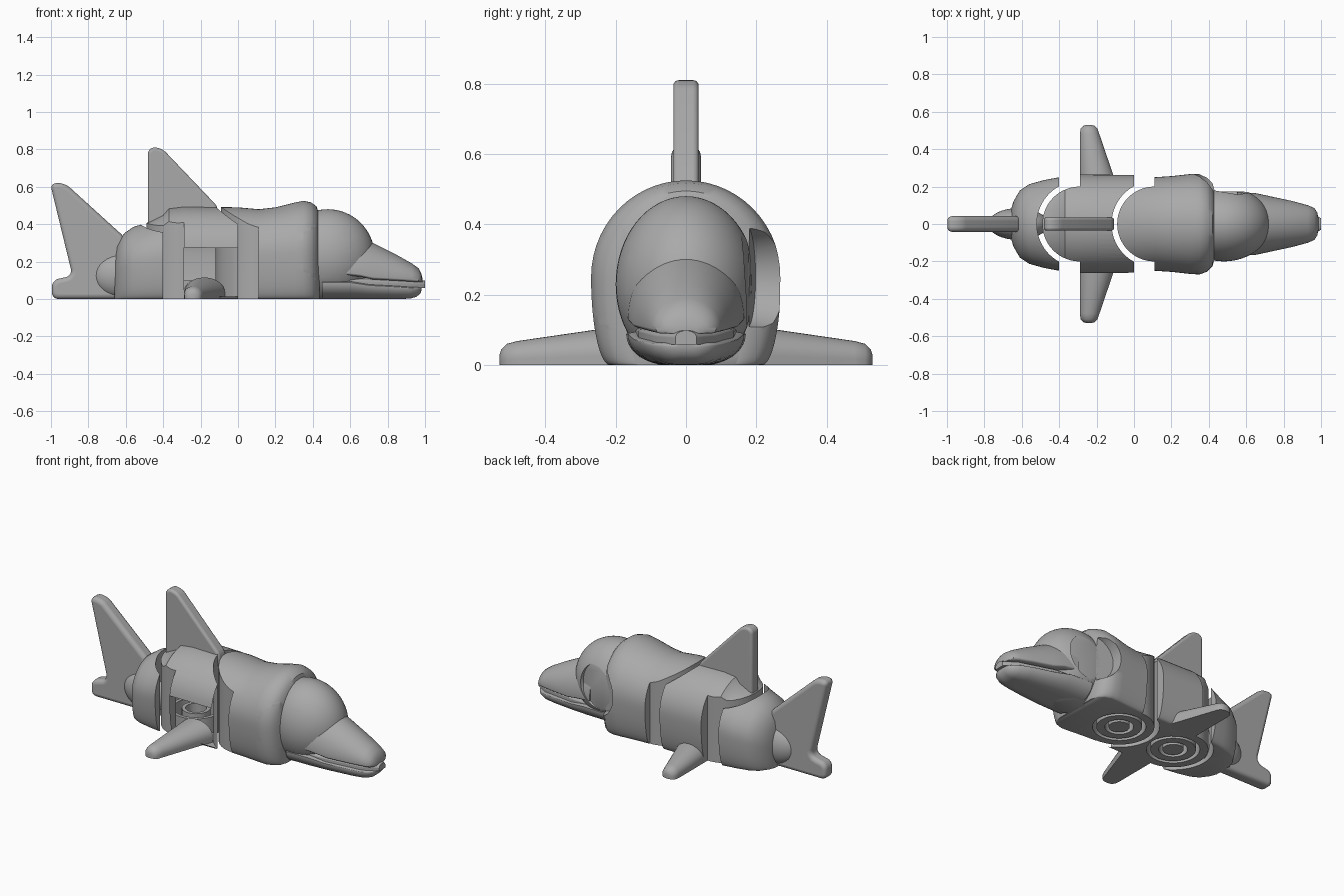
import bpy, bmesh, math
from mathutils import Matrix, Vector

if "Cube" in bpy.data.objects:
    bpy.data.objects.remove(bpy.data.objects["Cube"])

grey = bpy.data.materials.new("plain_grey")
grey.use_nodes = True
grey.diffuse_color = (0.4, 0.4, 0.4, 1)
grey.node_tree.nodes["Principled BSDF"].inputs["Base Color"].default_value = (0.4, 0.4, 0.4, 1)


def finish(name, bm, helper=False):
    bmesh.ops.recalc_face_normals(bm, faces=bm.faces)
    mesh = bpy.data.meshes.new(name)
    bm.to_mesh(mesh)
    bm.free()
    mesh.materials.append(grey)
    ob = bpy.data.objects.new(name, mesh)
    bpy.context.collection.objects.link(ob)
    if helper:
        ob.hide_render = True
        ob.hide_viewport = True
    return ob


def select(ob):
    bpy.ops.object.select_all(action="DESELECT")
    ob.select_set(True)
    bpy.context.view_layer.objects.active = ob


def smooth(ob, angle=35):
    select(ob)
    bpy.ops.object.shade_smooth_by_angle(angle=math.radians(angle))


def loft(name, stations, n=14, turn=False):
    """Skin sections (x, centre, half width, bottom half width, waist z, top z, bottom z)."""
    bm = bmesh.new()
    rings = []
    for x, c, w, wb, zc, top, bot in stations:
        pts = []
        for i in range(2 * n + 1):
            a = math.pi * i / (2 * n)
            pts.append((w * math.cos(a), zc + (top - zc) * math.sin(a)))
        low = []
        for i in range(1, n + 1):
            a = math.pi / 2 * i / n
            low.append((max(wb, 0.002) + (w - max(wb, 0.002)) * math.cos(a), zc - (zc - bot) * math.sin(a)))
        pts += [(-y, z) for y, z in low] + low[::-1]
        rings.append([bm.verts.new((x, c + y, z)) for y, z in pts])
    for a, b in zip(rings, rings[1:]):
        for i in range(len(a)):
            j = (i + 1) % len(a)
            bm.faces.new((a[i], a[j], b[j], b[i]))
    bm.faces.new(rings[0])
    bm.faces.new(rings[-1])
    if turn:
        bm.transform(Matrix.Rotation(math.pi / 2, 4, "Z"))
    return finish(name, bm)


def fin(name, outline, half, corner):
    """Flat upright fin with rounded corners and rounded rim."""
    bm = bmesh.new()
    bm.faces.new([bm.verts.new((x, -half, z)) for x, z in outline])
    bmesh.ops.bevel(bm, geom=bm.verts[:], offset=corner, segments=5, profile=0.5, affect="VERTICES")
    out = bmesh.ops.extrude_face_region(bm, geom=bm.faces[:])["geom"]
    bmesh.ops.translate(bm, verts=[v for v in out if isinstance(v, bmesh.types.BMVert)], vec=(0, 2 * half, 0))
    ob = finish(name, bm)
    bev = ob.modifiers.new("round_rim", "BEVEL")
    bev.width, bev.segments, bev.angle_limit = half * 0.8, 4, math.radians(50)
    smooth(ob, 50)
    return ob


def cut(ob, *cutters):
    select(ob)
    for c in cutters:
        m = ob.modifiers.new("cut", "BOOLEAN")
        m.operation, m.object, m.solver = "DIFFERENCE", c, "EXACT"
        bpy.ops.object.modifier_apply(modifier=m.name)


def joint_gap(cx):
    """Curved slot between two body segments that turn around cx."""
    arc = [math.pi / 2 + math.pi * i / 32 for i in range(33)]
    pts = [(cx, 0.5)] + [(cx + 0.2 * math.cos(a), 0.2 * math.sin(a)) for a in arc] + [(cx, -0.5), (cx - 0.11, -0.5)]
    lim = math.acos(-0.11 / 0.23)
    arc = [lim + (2 * math.pi - 2 * lim) * i / 32 for i in range(33)]
    pts += [(cx + 0.23 * math.cos(a), 0.23 * math.sin(a)) for a in reversed(arc)] + [(cx - 0.11, 0.5)]
    bm = bmesh.new()
    bm.faces.new([bm.verts.new((x, y, -0.1)) for x, y in pts])
    out = bmesh.ops.extrude_face_region(bm, geom=bm.faces[:])["geom"]
    bmesh.ops.translate(bm, verts=[v for v in out if isinstance(v, bmesh.types.BMVert)], vec=(0, 0, 0.9))
    return finish("joint_gap_cutter", bm, True)


def ring_groove(cx, r0, r1):
    """Round groove under a joint."""
    bm = bmesh.new()
    rings = []
    for i in range(32):
        a = 2 * math.pi * i / 32
        rings.append([bm.verts.new((cx + r * math.cos(a), r * math.sin(a), z))
                      for r, z in ((r0, -0.1), (r1, -0.1), (r1, 0.1), (r0, 0.1))])
    for i in range(32):
        a, b = rings[i], rings[(i + 1) % 32]
        for k in range(4):
            m = (k + 1) % 4
            bm.faces.new((a[k], a[m], b[m], b[k]))
    return finish("groove_cutter", bm, True)


def eye_cutter(side):
    """Tapered plug that hollows an eye socket."""
    bm = bmesh.new()
    bmesh.ops.create_cone(bm, cap_ends=True, segments=48, radius1=0.145, radius2=0.18, depth=0.2)
    bm.transform(Matrix.Translation((0.48, 0.272, 0.25)) @ Matrix.Rotation(-0.17, 4, "Z")
                 @ Matrix.Rotation(-math.pi / 2, 4, "X"))
    if side < 0:
        bm.transform(Matrix.Scale(-1, 4, Vector((0, 1, 0))))
    return finish("eye_socket_cutter", bm, True)


# Body: one loft, slotted into three segments
profile = [(-0.66, .07, .2), (-.645, .12, .29), (-.61, .18, .35), (-.56, .213, .385), (-.48, .235, .41),
           (-.40, .25, .45), (-.37, .26, .485), (-.29, .265, .495), (0, .262, .49), (.11, .25, .48),
           (.2, .256, .49), (.3, .267, .515), (.35, .27, .525), (.39, .255, .517), (.42, .225, .495), (.435, .17, .45)]
body = loft("body", [(x, 0, w, w * 0.8, min(0.25, t * 0.5), t, 0) for x, w, t in profile])
eyes = [eye_cutter(1), eye_cutter(-1)]
joints = (-0.29, 0.11)
cut(body, *[ring_groove(c, r, r + 0.022) for c in joints for r in (0.06, 0.13)])
cut(body, *[joint_gap(c) for c in joints], *eyes)
smooth(body)
select(body)
bpy.ops.object.mode_set(mode="EDIT")
bpy.ops.mesh.select_all(action="SELECT")
bpy.ops.mesh.separate(type="LOOSE")
bpy.ops.object.mode_set(mode="OBJECT")
for part in list(bpy.context.selected_objects):
    x = max(v.co.x for v in part.data.vertices)
    part.name = "tail_segment" if x < -0.3 else "middle_segment" if x < 0.1 else "neck_segment"

# Head dome with a flat underside
bm = bmesh.new()
bmesh.ops.create_uvsphere(bm, u_segments=48, v_segments=32, radius=1)
bm.transform(Matrix.Translation((0.48, 0, 0.23)) @ Matrix.Diagonal((0.25, 0.2, 0.25, 1)))
out = bmesh.ops.bisect_plane(bm, geom=bm.verts[:] + bm.edges[:] + bm.faces[:], plane_co=(0, 0, 0),
                             plane_no=(0, 0, -1), clear_outer=True)["geom_cut"]
bmesh.ops.contextual_create(bm, geom=[e for e in out if isinstance(e, bmesh.types.BMEdge)])
head = finish("head", bm)
cut(head, *eyes)
smooth(head)

# Jaws with a slit between them, and a recessed core filling the mouth
upper = [(.55, .17, .36, .13), (.65, .165, .325, .12), (.72, .15, .3, .105), (.85, .122, .235, .098),
         (.93, .1, .19, .093), (.965, .085, .165, .09), (.98, .06, .135, .09), (.986, .03, .11, .09)]
smooth(loft("upper_jaw", [(x, 0, w, w * .85, b + .012, t, b) for x, w, t, b in upper]))
lower = [(.45, .17, .1, 0), (.6, .165, .1, 0), (.7, .148, .085, 0), (.85, .12, .075, 0),
         (.92, .1, .07, .002), (.955, .08, .068, .012), (.975, .055, .066, .03), (.982, .03, .064, .05)]
smooth(loft("lower_jaw", [(x, 0, w, w * .3, t - .012, t, b) for x, w, t, b in lower]))
core = [(.5, .15, .1), (.7, .135, .095), (.92, .085, .082), (1, .03, .078)]
smooth(loft("mouth_core", [(x, 0, w, w, z, z + .02, z - .02) for x, w, z in core]))

# Dorsal fin, tail fin and tail stem
fin("dorsal_fin", [(-.482, .36), (-.482, .81), (-.41, .81), (-.1, .485), (-.13, .36)], .036, .035)
fin("tail_fin", [(-1.005, .62), (-.925, .62), (-.6, .325), (-.6, 0), (-.995, 0), (-.995, .1), (-.885, .125)],
    .042, .035)
bm = bmesh.new()
bmesh.ops.create_uvsphere(bm, u_segments=32, v_segments=20, radius=1)
bm.transform(Matrix.Translation((-.62, 0, .125)) @ Matrix.Diagonal((.16, .085, .125, 1)))
smooth(finish("tail_stem", bm))

# Flippers, arched above a flat underside
flip = [(.15, -.29, -.07, .115), (.26, -.29, -.11, .1), (.48, -.29, -.185, .068), (.51, -.285, -.195, .06),
        (.525, -.27, -.21, .045), (.53, -.25, -.23, .03)]
flipper = loft("flippers", [(y, -(a + b) / 2, (b - a) / 2, (b - a) / 2, h * .3, h, 0) for y, a, b, h in flip], 8, True)
mirror = flipper.modifiers.new("other_side", "MIRROR")
mirror.use_axis = (False, True, False)
smooth(flipper, 40)
